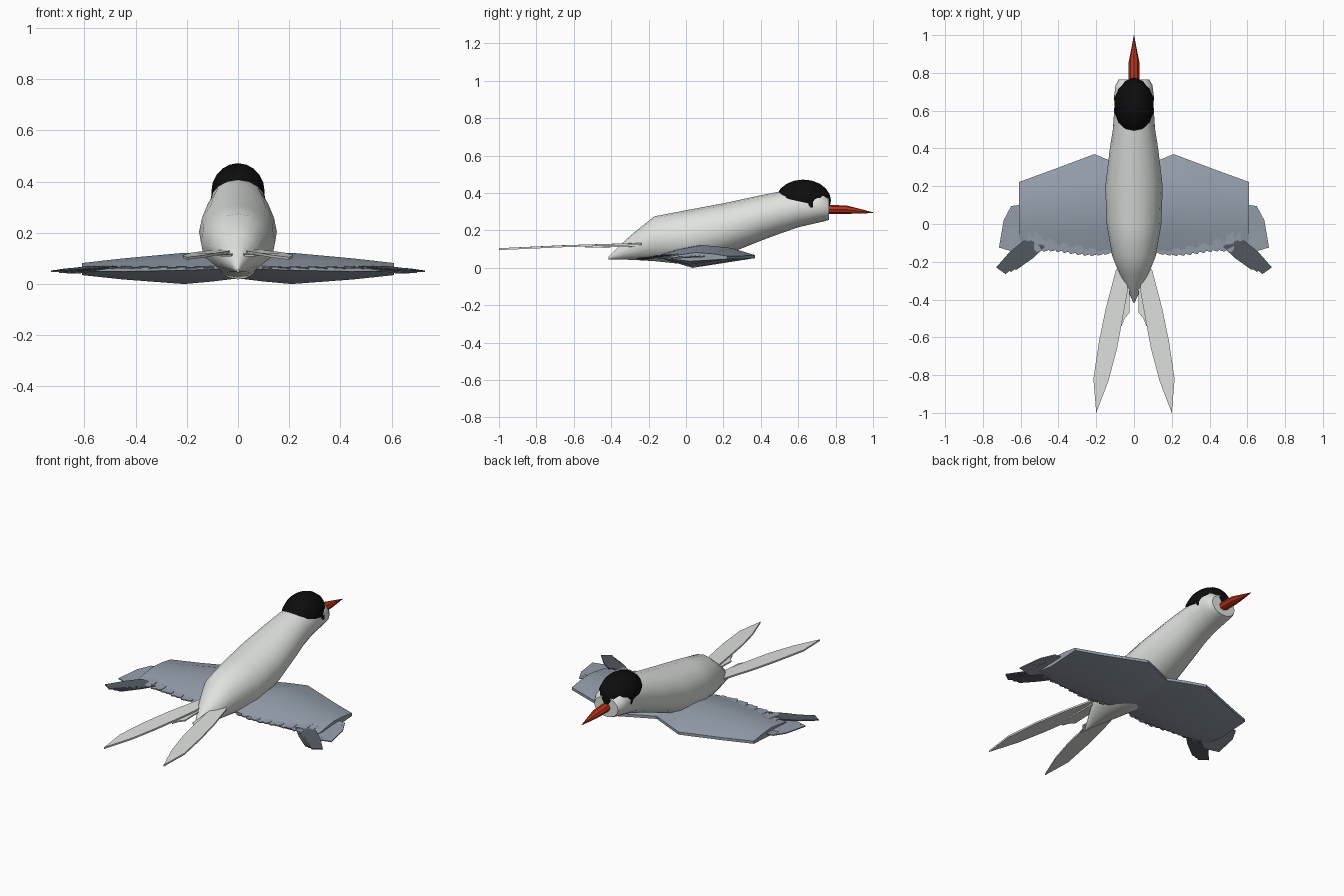
import bpy, bmesh, math

if "Cube" in bpy.data.objects:
    bpy.data.objects.remove(bpy.data.objects["Cube"])

def mat(name, rgb):
    m = bpy.data.materials.new(name)
    m.diffuse_color = (*rgb, 1)
    m.use_nodes = True
    m.node_tree.nodes["Principled BSDF"].inputs["Base Color"].default_value = m.diffuse_color
    return m

WHITE = mat("soft white", (0.74, 0.77, 0.73))
GREY = mat("wing grey", (0.30, 0.35, 0.41))
DARK = mat("dark feather grey", (0.09, 0.105, 0.125))
BLACK = mat("cap black", (0.004, 0.004, 0.004))
RED = mat("bill red", (0.50, 0.035, 0.012))

def finish(name, bm, material, angle=35):
    bmesh.ops.recalc_face_normals(bm, faces=bm.faces)
    me = bpy.data.meshes.new(name)
    bm.to_mesh(me)
    bm.free()
    me.materials.append(material)
    me.polygons.foreach_set("use_smooth", [True] * len(me.polygons))
    me.set_sharp_from_angle(angle=math.radians(angle))
    ob = bpy.data.objects.new(name, me)
    bpy.context.collection.objects.link(ob)
    return ob

def loft(name, rings, material, angle=35):
    bm = bmesh.new()
    vr = [[bm.verts.new(p) for p in r] for r in rings]
    n = len(vr[0])
    for a, b in zip(vr, vr[1:]):
        for i in range(n):
            j = (i + 1) % n
            bm.faces.new((a[i], a[j], b[j], b[i]))
    bm.faces.new(vr[0])
    bm.faces.new(vr[-1])
    return finish(name, bm, material, angle)

def tube(name, sections, n, material, angle=35):
    """Elliptical sections along y: (y, half width, bottom z, top z)."""
    rings = []
    for y, w, zb, zt in sections:
        c, h = (zb + zt) / 2, (zt - zb) / 2
        rings.append([(w * math.cos(2 * math.pi * i / n), y,
                       c + h * math.sin(2 * math.pi * i / n)) for i in range(n)])
    return loft(name, rings, material, angle)

def plate(name, outline, thick, material, side):
    """Thin feather plate from (x, y, z) outline points."""
    rings = [[(x * side, y, z + d) for x, y, z in outline]
             for d in (-thick / 2, thick / 2)]
    return loft(name, rings, material, 25)

# Body with neck and blunt face
tube("body", [(-0.415, .004, .045, .06), (-0.36, .03, .045, .115),
              (-0.27, .075, .042, .195), (-0.17, .115, .036, .275),
              (0.0, .145, .018, .308), (0.2, .152, .065, .345),
              (0.4, .128, .145, .388), (0.5, .112, .182, .408),
              (0.6, .105, .217, .425), (0.7, .102, .24, .42),
              (0.735, .098, .248, .405), (0.765, .08, .256, .375)], 16, WHITE)

# Black cap: upper part of an ellipsoid over the head
bm = bmesh.new()
bmesh.ops.create_uvsphere(bm, u_segments=14, v_segments=10, radius=1)
for v in bm.verts:
    v.co = (v.co.x * .107, .627 + v.co.y * .148, .36 + v.co.z * .112)
bmesh.ops.bisect_plane(bm, geom=bm.verts[:] + bm.edges[:] + bm.faces[:],
                       plane_co=(0, .62, .352), plane_no=(0, .22, 1), clear_inner=True)
bmesh.ops.holes_fill(bm, edges=[e for e in bm.edges if e.is_boundary])
finish("head_cap", bm, BLACK)

# Bill
tube("bill", [(0.74, .028, .288, .338), (0.86, .028, .289, .333),
              (0.94, .012, .29, .313), (1.0, .001, .294, .297)], 8, RED)

def wing_section(x, yf, yb, zb, zt, ze):
    """Airfoil ring: front y, back y, bottom, top and edge heights."""
    d = yf - yb
    return [(x, yf, ze - .008), (x, yf, ze + .008),
            (x, yf - .25 * d, ze + .75 * (zt - ze)), (x, yf - .55 * d, zt),
            (x, yf - .8 * d, ze + .6 * (zt - ze)), (x, yb, ze + .006),
            (x, yb, ze - .006), (x, yf - .65 * d, zb)]

for side, tag in ((1, "right"), (-1, "left")):
    # Main wing
    secs = [(0, .28, -.12, .022, .115, .065), (.10, .325, -.14, .01, .122, .064),
            (.21, .37, -.145, .0, .122, .06), (.45, .28, -.125, .018, .10, .055),
            (.61, .222, -.09, .035, .082, .055)]
    loft(tag + "_wing",
         [[(x * side, y, z) for x, y, z in wing_section(*s)] for s in secs], GREY)

    # Scalloped trailing feathers
    for i in range(13):
        x = .09 + i * .036
        yb = -.155 - .012 * math.sin(i * .5) if x < .45 else -.155 + (x - .45) * .25
        z = .062 + .003 * (i % 2)
        plate(f"{tag}_trailing_feather_{i}",
              [(x, .0, z + .012), (x + .042, .0, z + .012), (x + .044, yb + .015, z),
               (x + .03, yb - .003, z), (x + .004, yb + .004, z)], .006, GREY, side)

    # Folded wing-tip feathers, fanned in layers
    for i in range(3):
        k = i * .025
        plate(f"{tag}_tip_feather_{i}",
              [(.56, .06, .06), (.61, .10 - k, .062), (.65, .095 - k, .06),
               (.69 - k, .02, .056), (.715 - k, -.125 - k * .3, .05),
               (.675 - k, -.135 - k * .3, .05), (.60 - k, -.09, .055)],
              .006, GREY, side)

    # Dark primaries sweeping back
    for i in range(3):
        k = i * .03
        plate(f"{tag}_primary_{i}",
              [(.47, -.12, .068), (.58 - k, -.085, .068), (.66 - k, -.15, .058),
               (.73 - k, -.23 - k * .1, .05 - k * .1), (.68 - k, -.265 + k * .4, .05 - k * .1),
               (.57 - k * .6, -.18, .058)], .006, DARK, side)

    # Long tail streamer and short inner feather
    plate(tag + "_tail_streamer",
          [(.03, -.22, .13), (.095, -.24, .128), (.15, -.45, .122), (.185, -.62, .117),
           (.215, -.82, .108), (.20, -1.0, .1), (.135, -.83, .108),
           (.09, -.66, .116), (.06, -.50, .12), (.035, -.36, .125)], .01, WHITE, side)
    plate(tag + "_inner_tail_feather",
          [(.01, -.22, .118), (.08, -.24, .118), (.085, -.42, .115),
           (.065, -.54, .112), (.05, -.5, .112), (.025, -.47, .112), (.025, -.38, .115)],
          .008, WHITE, side)

    # Eye plate
    plate(tag + "_eye", [(.100, .655, .335), (.106, .655, .35), (.106, .68, .35),
                         (.103, .68, .325), (.103, .665, .325)], .004, BLACK, side)
